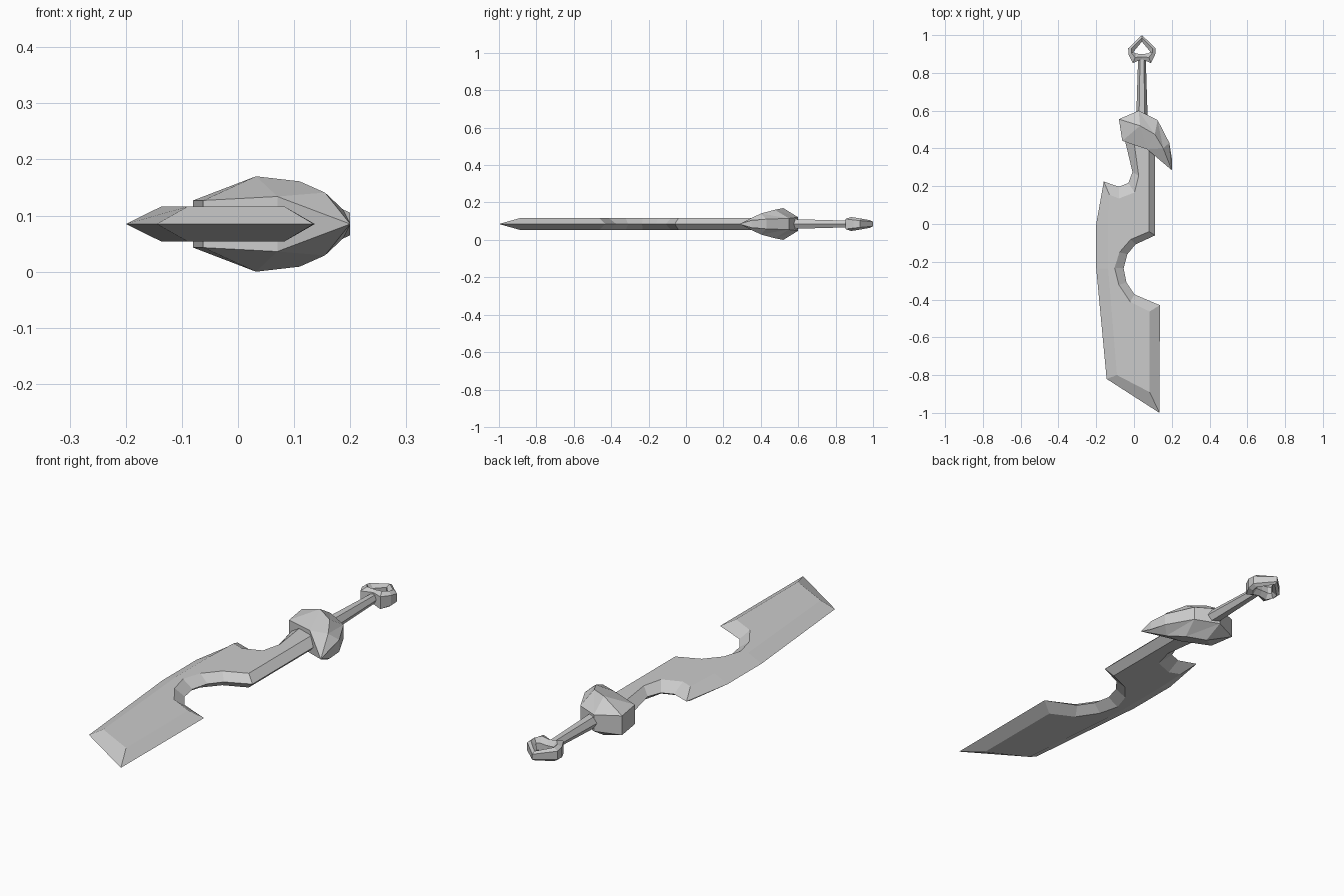
import bpy, bmesh, math

ZC = 0.085   # mid-plane height; every part is symmetric about it


def finish(name, verts, faces):
    bm = bmesh.new()
    vs = [bm.verts.new((x, y, ZC + z)) for x, y, z in verts]
    for f in faces:
        bm.faces.new([vs[i] for i in f])
    bmesh.ops.remove_doubles(bm, verts=bm.verts, dist=1e-5)
    bmesh.ops.recalc_face_normals(bm, faces=bm.faces)
    me = bpy.data.meshes.new(name)
    bm.to_mesh(me)
    bm.free()
    ob = bpy.data.objects.new(name, me)
    bpy.context.collection.objects.link(ob)
    return ob


def bridge(rings, closed=False):
    """Quads between successive equal-sized loops, with end caps if open."""
    n, m = len(rings[0]), len(rings)
    verts = [v for r in rings for v in r]
    faces = []
    for a in range(m if closed else m - 1):
        b = (a + 1) % m
        for i in range(n):
            j = (i + 1) % n
            faces.append((a * n + i, a * n + j, b * n + j, b * n + i))
    if not closed:
        faces += [tuple(range(n)), tuple(range((m - 1) * n, m * n))]
    return verts, faces


# Blade: sharp outline on the mid-plane, bevelled in to flat faces
# (edge x, edge y, flat x, flat y)
blade = [
    (0.135, -1.0, 0.083, -0.89), (-0.145, -0.82, -0.09, -0.80),
    (-0.2, -0.235, -0.137, -0.235), (-0.2, 0.0, -0.137, 0.0),
    (-0.16, 0.225, -0.13, 0.155), (-0.08, 0.197, -0.08, 0.135),
    (-0.03, 0.217, 0.003, 0.167), (-0.008, 0.275, 0.025, 0.255),
    (-0.045, 0.43, 0.002, 0.42), (-0.055, 0.5, -0.01, 0.49),
    (0.112, 0.5, 0.08, 0.49), (0.112, -0.06, 0.08, -0.04),
    (0.008, -0.108, -0.018, -0.082), (-0.035, -0.16, -0.077, -0.15),
    (-0.055, -0.235, -0.103, -0.232), (-0.04, -0.31, -0.08, -0.322),
    (0.003, -0.373, -0.02, -0.412), (0.137, -0.43, 0.083, -0.463)]
T = 0.031
finish("blade", *bridge([[(p[2], p[3], T) for p in blade],
                         [(p[0], p[1], 0) for p in blade],
                         [(p[2], p[3], -T) for p in blade]]))

# Guard: hooked claw with a raised ridge, mirrored above and below
outer = [(-0.08, 0.555, 0.042), (0.025, 0.6, 0.036), (0.125, 0.55, 0.03),
         (0.187, 0.43, 0.026), (0.2, 0.35, 0.02)]
ridge = [(0.032, 0.52, 0.085), (0.11, 0.475, 0.076), (0.155, 0.4, 0.056)]
inner = [(-0.062, 0.44, 0.042), (0.07, 0.395, 0.049)]
half = outer + ridge + inner + [(0.2, 0.285, 0)]
top = [(0, 1, 5), (1, 2, 6, 5), (2, 3, 7, 6), (3, 4, 10, 7),
       (8, 0, 5), (8, 5, 9), (5, 6, 9), (6, 7, 9), (7, 10, 9)]
n = len(half)
faces = []
for f in top:                      # split quads so every facet is flat
    for k in range(1, len(f) - 1):
        t = (f[0], f[k], f[k + 1])
        faces += [t, tuple(i + n for i in t)]
for a, b in [(0, 1), (1, 2), (2, 3), (3, 4), (9, 8), (8, 0)]:
    faces.append((a, b, b + n, a + n))
tip = n - 1
faces += [(4, tip, 4 + n), (9, tip, 9 + n)]
finish("guard", half + [(x, y, -z) for x, y, z in half], faces)

# Handle: tapering six-sided grip
CX = 0.042
finish("handle", *bridge([[(CX + r * math.cos(i * math.pi / 3), y,
                            r * math.sin(i * math.pi / 3)) for i in range(6)]
                          for y, r in ((0.54, 0.031), (0.885, 0.02))]))

# Pommel: faceted heart-shaped ring, right half mirrored to the left
# per spoke: (x offset, y, half height) for outer, crest and inner loops
spokes = [
    ((0, 1.0, 0.012), (0, 0.985, 0.02), (0, 0.965, 0.012)),
    ((0.073, 0.93, 0.018), (0.056, 0.93, 0.03), (0.036, 0.922, 0.014)),
    ((0.07, 0.895, 0.022), (0.055, 0.905, 0.034), (0.045, 0.91, 0.015)),
    ((0.048, 0.852, 0.027), (0.036, 0.882, 0.037), (0.03, 0.902, 0.015)),
    ((0, 0.872, 0.025), (0, 0.885, 0.033), (0, 0.9, 0.012))]


def section(s, side):
    pts = [(CX + side * x, y, h) for x, y, h in s]
    return pts + [(x, y, -h) for x, y, h in reversed(pts)]


loop = [section(s, 1) for s in spokes] + [section(s, -1) for s in spokes[3:0:-1]]
finish("pommel_ring", *bridge(loop, closed=True))
